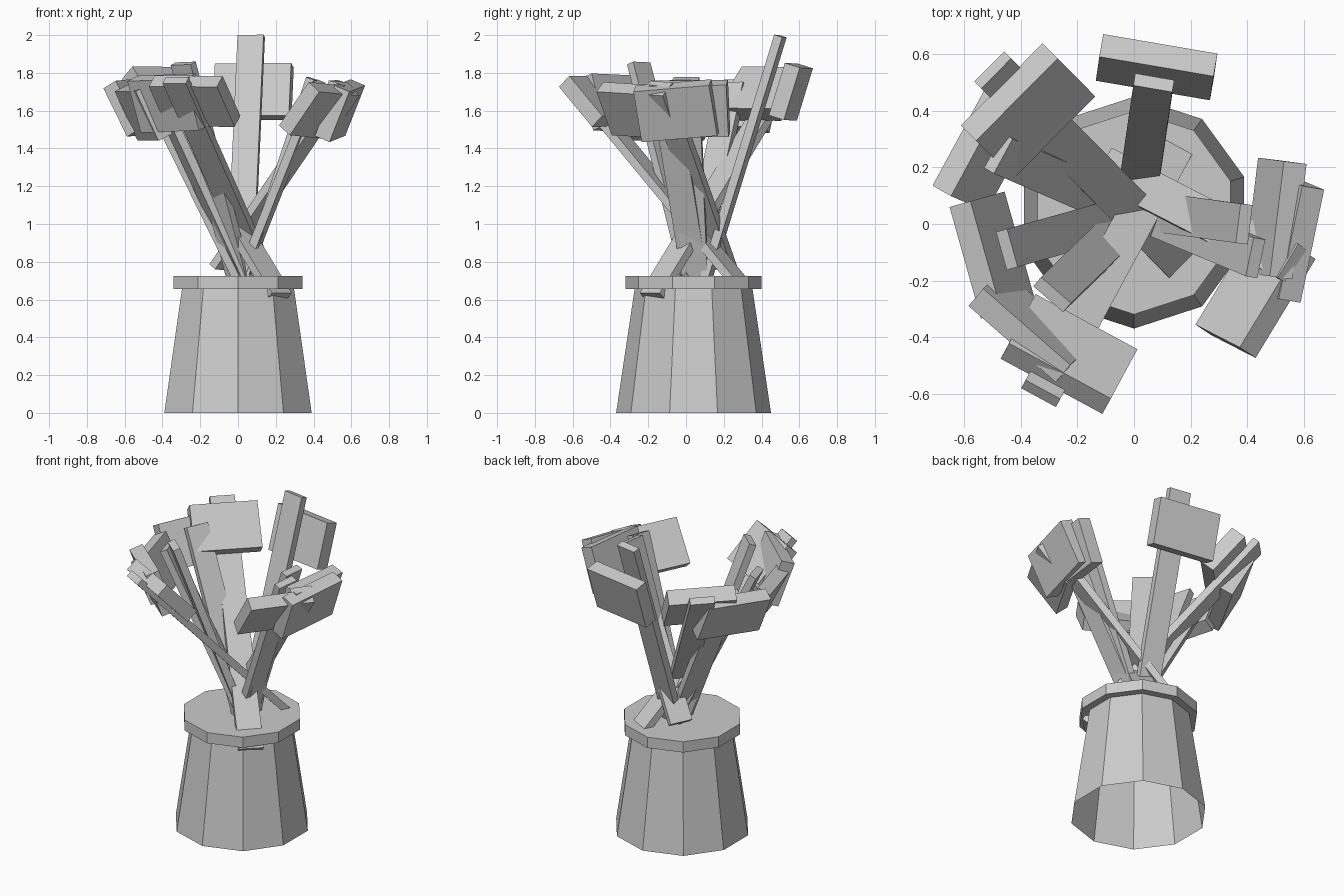
import bpy, bmesh, math
from mathutils import Vector, Matrix

if "Cube" in bpy.data.objects:
    bpy.data.objects.remove(bpy.data.objects["Cube"])

grey = bpy.data.materials.new("plain_grey")
grey.diffuse_color = (0.6, 0.6, 0.6, 1)
grey.use_nodes = True
grey.node_tree.nodes["Principled BSDF"].inputs["Base Color"].default_value = grey.diffuse_color


def finish(name, bm):
    bmesh.ops.recalc_face_normals(bm, faces=bm.faces)
    mesh = bpy.data.meshes.new(name)
    bm.to_mesh(mesh)
    bm.free()
    mesh.materials.append(grey)
    obj = bpy.data.objects.new(name, mesh)
    bpy.context.collection.objects.link(obj)
    return obj


def frustum(name, r1, r2, z1, z2, caps):
    """Ten-sided ring of walls around the bucket axis, with a corner to the front."""
    bm = bmesh.new()
    bmesh.ops.create_cone(bm, cap_ends=caps, segments=10, radius1=r1, radius2=r2, depth=z2 - z1,
                          matrix=Matrix.Translation((0, 0.04, (z1 + z2) / 2)))
    top = max(bm.verts, key=lambda v: v.co.y)
    turn = math.pi / 2 - math.atan2(top.co.y - 0.04, top.co.x)
    bmesh.ops.rotate(bm, verts=bm.verts, cent=(0, 0.04, 0), matrix=Matrix.Rotation(turn, 3, 'Z'))
    return finish(name, bm)


def box(name, center, axes, size):
    bm = bmesh.new()
    rot = Matrix(axes).transposed().to_4x4()
    bmesh.ops.create_cube(bm, size=1, matrix=Matrix.Translation(center) @ rot @ Matrix.Diagonal((*size, 1)))
    return finish(name, bm)


def hammer(label, base, end, across, head, head_size=(0.41, 0.085, 0.29), width=0.14):
    """Flat handle from base to end, with a block head lying along 'across'."""
    base, end = Vector(base), Vector(end)
    d = (end - base).normalized()
    w = Vector((*across, 0))
    w = (w - d * w.dot(d)).normalized()
    axes = (w, d.cross(w), d)
    box(label + "_handle", (base + end) / 2, axes, (width, 0.045, (end - base).length))
    box(label + "_head", Vector(head), axes, head_size)


# Bucket open below, with a closed lid-like rim
frustum("bucket", 0.41, 0.31, 0, 0.67, False)
frustum("rim", 0.36, 0.36, 0.655, 0.725, True)

# Hammers fanned around the bucket
hammer("back_hammer", (0.01, 0.09, 0.66), (0.07, 0.50, 1.995), (0.98, -0.17), (0.08, 0.555, 1.70))
hammer("back_left_hammer", (0.22, -0.18, 0.62), (-0.50, 0.545, 1.81), (0.70, 0.71), (-0.375, 0.40, 1.69),
       (0.41, 0.10, 0.29), 0.15)
hammer("left_back_hammer", (0.05, 0.02, 0.66), (-0.48, 0.25, 1.74), (0.50, 0.87), (-0.52, 0.27, 1.62))
hammer("left_hammer", (0.05, 0.05, 0.66), (-0.45, -0.09, 1.74), (0.27, -0.96), (-0.50, -0.11, 1.59))
hammer("front_left_hammer", (0.02, 0.05, 0.66), (-0.29, -0.25, 1.85), (0.76, -0.65), (-0.37, -0.36, 1.64))
hammer("front_hammer", (0.15, 0.29, 0.68), (-0.33, -0.60, 1.76), (0.88, -0.48), (-0.23, -0.46, 1.65))
hammer("right_hammer", (0.02, 0.05, 0.66), (0.39, 0.00, 1.77), (0.12, 0.99), (0.50, 0.02, 1.61))
hammer("right_front_hammer", (0.00, 0.06, 0.66), (0.43, -0.12, 1.75), (0.17, 0.98), (0.54, -0.05, 1.60))
hammer("front_right_hammer", (-0.10, 0.20, 0.77), (0.56, -0.14, 1.74), (0.55, 0.83), (0.43, -0.24, 1.60))
